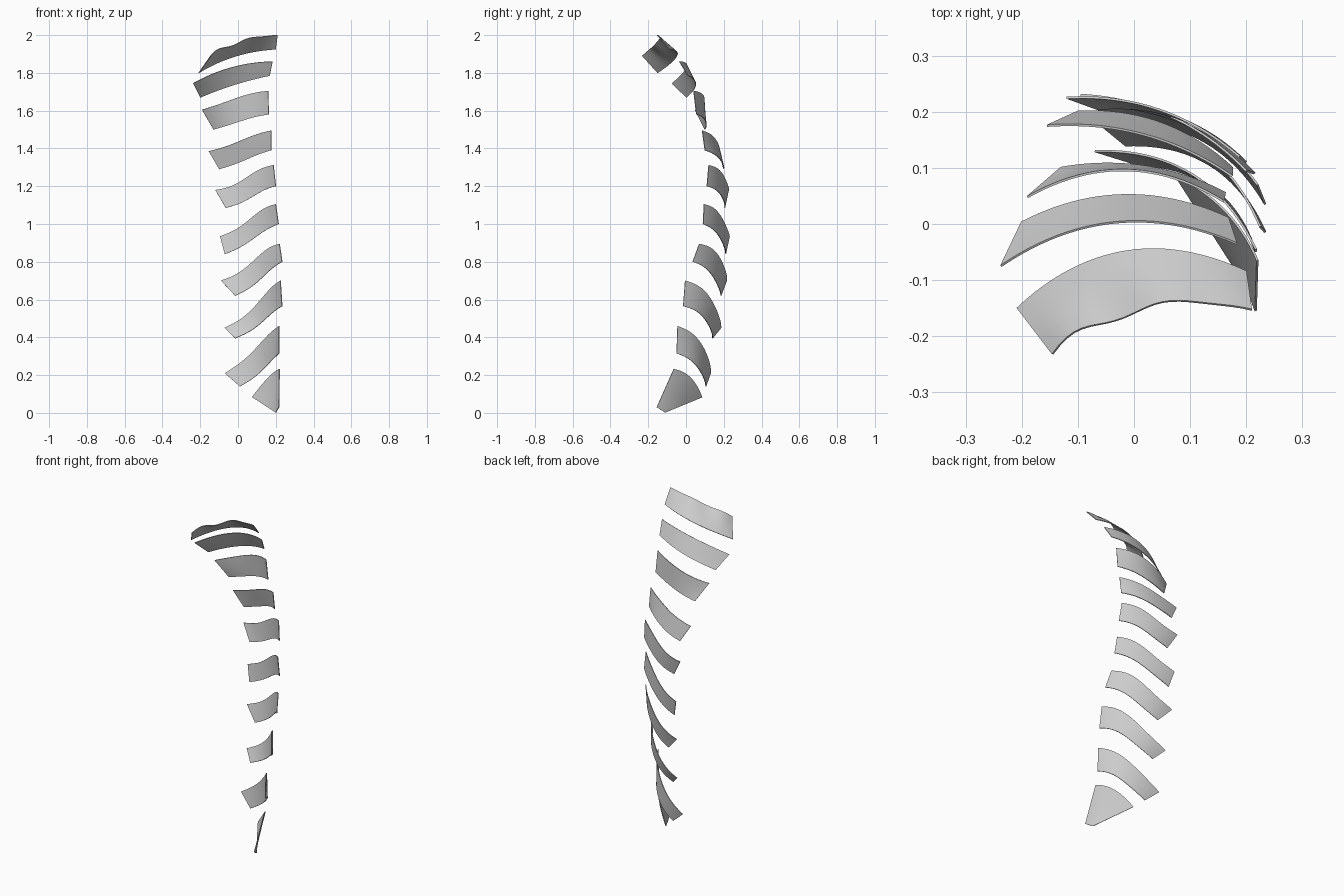
import bpy, math
from mathutils import Vector

if "Cube" in bpy.data.objects:
    bpy.data.objects.remove(bpy.data.objects["Cube"])

STEPS, ROWS = 24, 4


def edge(left, right, bulge, lift, sway, wave, t):
    """Point on a bowed edge: bulges sideways from its chord, lift and S-shaped sway in z."""
    a, b = Vector(left), Vector(right)
    chord = b - a
    out = Vector((-chord.y, chord.x, 0)).normalized()
    bow = 4 * t * (1 - t)
    ripple = wave * math.sin(4 * math.pi * t) * (1 - t)
    rise = lift * bow - sway * math.sin(2 * math.pi * t) + ripple
    return a + chord * t + out * (bulge * bow + ripple) + Vector((0, 0, rise))


def plate(name, tl, tr, bl, br, bulge, lift=(0, 0), sway=0, wave=0):
    """Thin curved plate ruled between a bowed top and bottom edge."""
    verts, faces = [], []
    for i in range(STEPS + 1):
        t = i / STEPS
        top = edge(tl, tr, bulge[0], lift[0], sway, wave, t)
        low = edge(bl, br, bulge[1], lift[1], sway * 0.6, 0, t)
        verts += [low.lerp(top, j / ROWS) for j in range(ROWS + 1)]
    n = ROWS + 1
    for i in range(STEPS):
        for j in range(ROWS):
            k = i * n + j
            faces.append((k, k + n, k + n + 1, k + 1))
    mesh = bpy.data.meshes.new(name)
    mesh.from_pydata(verts, [], faces)
    ob = bpy.data.objects.new(name, mesh)
    bpy.context.collection.objects.link(ob)
    solid = ob.modifiers.new("thickness", 'SOLIDIFY')
    solid.thickness = 0.004
    solid.offset = 0
    bpy.context.view_layer.objects.active = ob
    ob.select_set(True)
    bpy.ops.object.modifier_apply(modifier=solid.name)
    bpy.ops.object.shade_smooth_by_angle(angle=math.radians(35))
    ob.select_set(False)


# pointed bottom plate
plate("bottom_plate", (.075, .085, .083), (.22, -.065, .232), (.2, -.11, .002), (.217, -.155, .03),
      (.02, 0), (.03, 0))

# lower plates, turned towards the right
plate("plate_2", (-.07, .13, .21), (.217, -.045, .46), (.01, .105, .14), (.217, -.05, .315),
      (.055, .045), (.015, .01), .01)
plate("plate_3", (-.07, .185, .45), (.225, -.005, .70), (-.015, .14, .395), (.234, -.015, .565),
      (.06, .05), (.012, .008), .015)
plate("plate_4", (-.09, .215, .70), (.22, .07, .895), (-.015, .185, .62), (.234, .035, .80),
      (.048, .04), (.01, .008), .015)

# middle plates
plate("plate_5", (-.095, .23, .935), (.2, .095, 1.105), (-.07, .21, .84), (.215, .09, 1.0),
      (.032, .033), (.008, .005), .012)
plate("plate_6", (-.12, .225, 1.18), (.188, .12, 1.312), (-.065, .205, 1.085), (.2, .11, 1.2),
      (.033, .033), (0, .003), .012)
plate("plate_7", (-.155, .175, 1.385), (.175, .085, 1.495), (-.1, .2, 1.29), (.175, .1, 1.39),
      (.03, .031), (.003, .003), .005)

# upper plates, facing forward and overhanging
plate("plate_8", (-.19, .048, 1.605), (.16, .04, 1.705), (-.13, .1, 1.5), (.163, .055, 1.58),
      (.052, .025), (.01, .006), .004)
plate("plate_9", (-.237, -.075, 1.745), (.183, -.035, 1.86), (-.2, .003, 1.67), (.168, .01, 1.785),
      (.058, .045), (.027, .01))
plate("top_plate", (-.145, -.232, 1.89), (.21, -.153, 2.0), (-.208, -.15, 1.8), (.2, -.085, 1.925),
      (.045, .07), (.025, .025), 0, .011)
